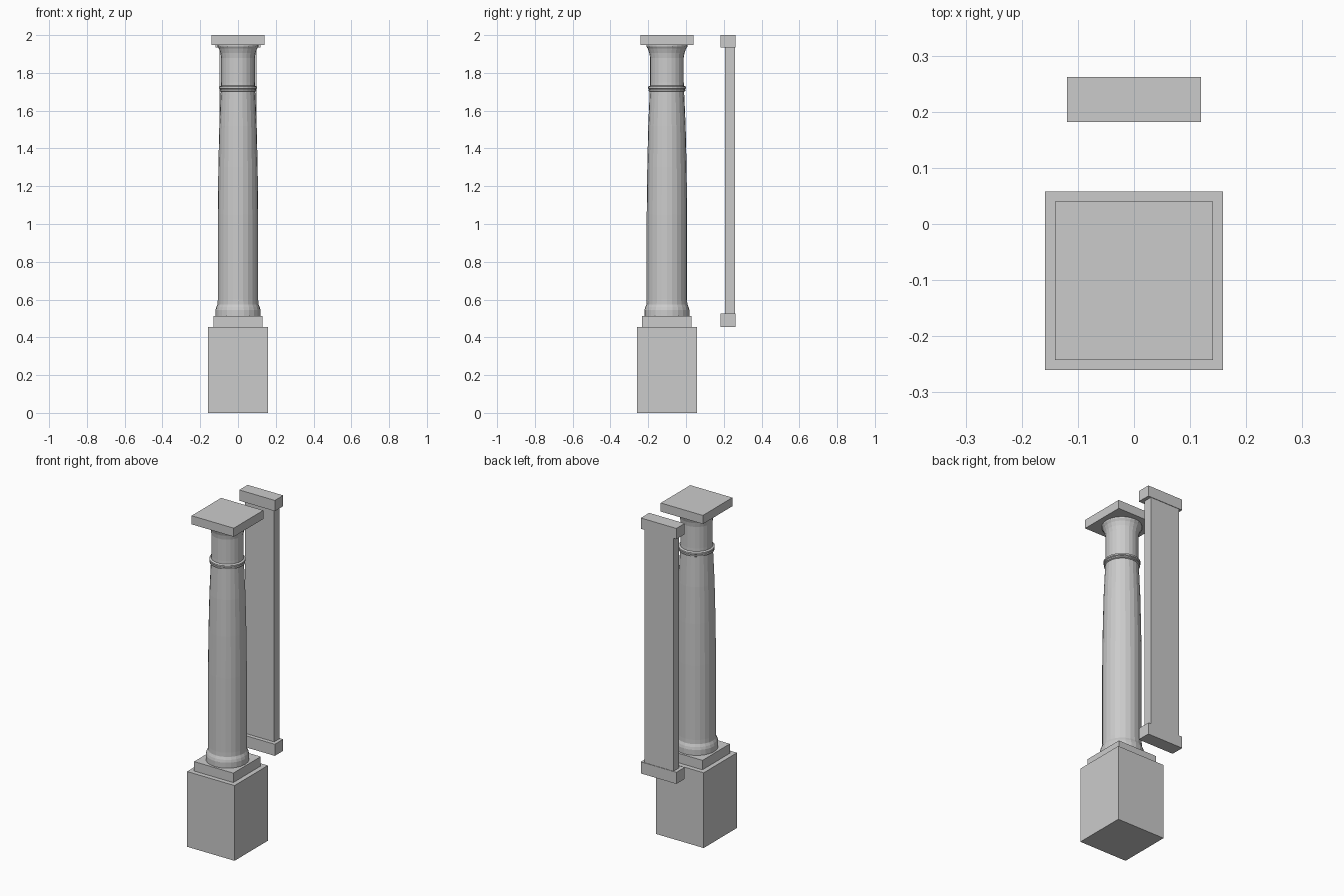
import bpy, bmesh, math

if "Cube" in bpy.data.objects:
    bpy.data.objects.remove(bpy.data.objects["Cube"])

CY = -0.101   # y of the column axis
SIDES = 24

stone = bpy.data.materials.new("grey stone")
stone.diffuse_color = (0.6, 0.6, 0.6, 1)
stone.use_nodes = True
stone.node_tree.nodes["Principled BSDF"].inputs["Base Color"].default_value = stone.diffuse_color


def finish(name, bm):
    bmesh.ops.recalc_face_normals(bm, faces=bm.faces)
    mesh = bpy.data.meshes.new(name)
    bm.to_mesh(mesh)
    bm.free()
    mesh.materials.append(stone)
    obj = bpy.data.objects.new(name, mesh)
    bpy.context.collection.objects.link(obj)
    return obj


def box(name, half_x, y0, y1, z0, z1):
    bm = bmesh.new()
    bmesh.ops.create_cube(bm, size=1)
    bmesh.ops.scale(bm, vec=(2 * half_x, y1 - y0, z1 - z0), verts=bm.verts)
    bmesh.ops.translate(bm, vec=(0, (y0 + y1) / 2, (z0 + z1) / 2), verts=bm.verts)
    return finish(name, bm)


def square(name, half, z0, z1):
    return box(name, half, CY - half, CY + half, z0, z1)


def lathe(name, profile):
    bm = bmesh.new()
    rings = [[bm.verts.new((r * math.cos(a), CY + r * math.sin(a), z))
              for a in (2 * math.pi * i / SIDES for i in range(SIDES))]
             for r, z in profile]
    for low, high in zip(rings, rings[1:]):
        for i in range(SIDES):
            j = (i + 1) % SIDES
            bm.faces.new((low[i], low[j], high[j], high[i]))
    bm.faces.new(rings[0])
    bm.faces.new(rings[-1])
    obj = finish(name, bm)
    return obj


# Column: square blocks below and above
square("pedestal", 0.159, 0.0, 0.455)
square("plinth", 0.131, 0.455, 0.512)
square("abacus", 0.141, 1.948, 2.0)

# Column: turned shaft with base moulding, ring and flared capital
lathe("column_shaft", [
    (0.119, 0.512), (0.119, 0.545), (0.115, 0.56), (0.108, 0.575),
    (0.107, 0.60), (0.107, 1.05), (0.104, 1.30), (0.099, 1.52),
    (0.091, 1.70), (0.089, 1.75), (0.089, 1.88), (0.093, 1.905),
    (0.101, 1.928), (0.109, 1.94), (0.109, 1.948)])
lathe("neck_ring", [
    (0.090, 1.700), (0.098, 1.704), (0.098, 1.711), (0.094, 1.714),
    (0.100, 1.718), (0.100, 1.727), (0.090, 1.732)])

# Flat pilaster behind the column
box("pilaster_base", 0.119, 0.182, 0.262, 0.455, 0.525)
box("pilaster_shaft", 0.098, 0.206, 0.259, 0.525, 1.935)
box("pilaster_cap", 0.119, 0.182, 0.262, 1.935, 2.0)
